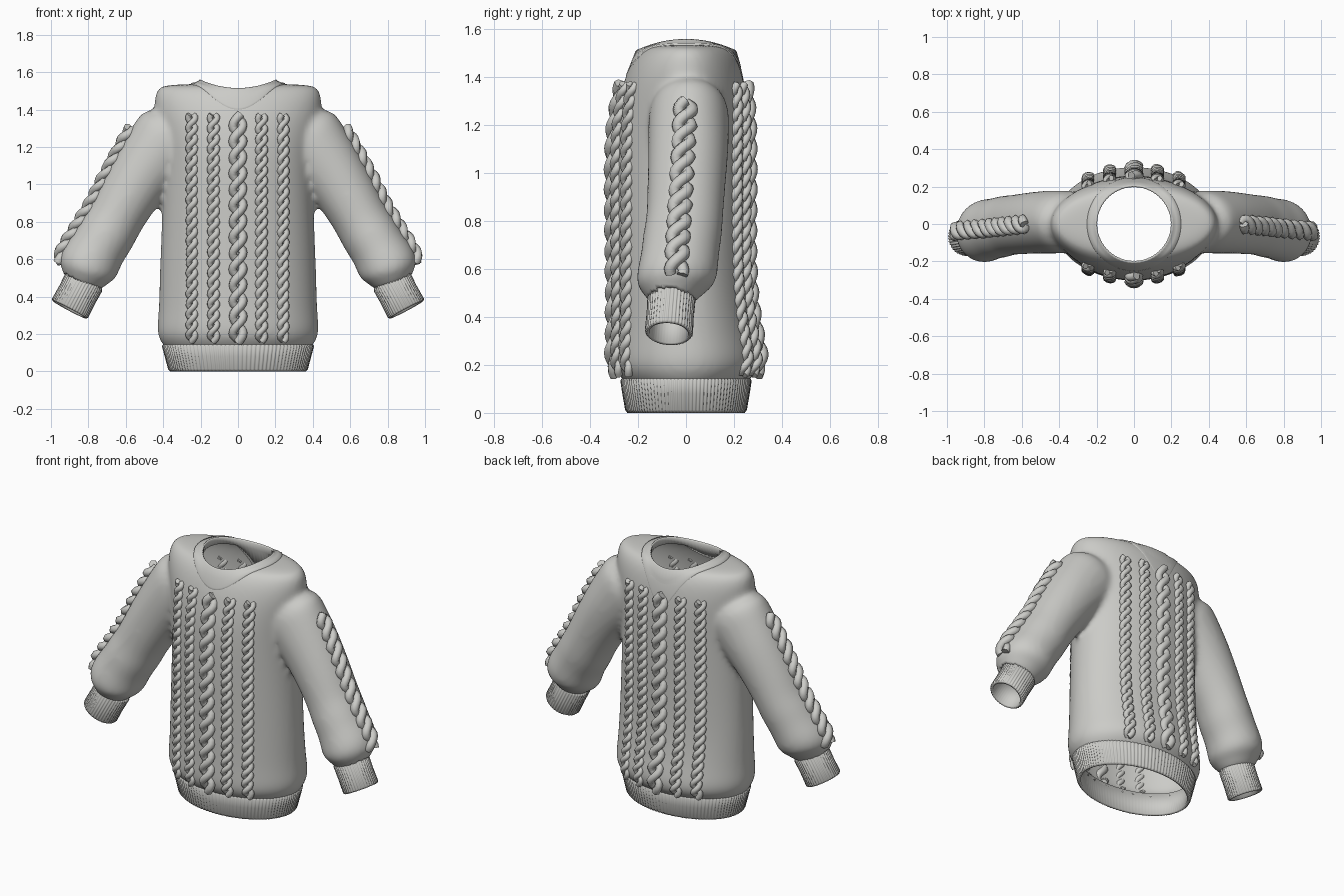
import bpy, bmesh
from math import sin, cos, pi, tau, hypot
from mathutils import Vector
from mathutils.bvhtree import BVHTree

if "Cube" in bpy.data.objects:
    bpy.data.objects.remove(bpy.data.objects["Cube"])

wool = bpy.data.materials.new("grey_wool")
wool.use_nodes = True
wool.diffuse_color = (0.6, 0.6, 0.575, 1)
bsdf = wool.node_tree.nodes["Principled BSDF"]
bsdf.inputs["Base Color"].default_value = (0.6, 0.6, 0.575, 1)
bsdf.inputs["Roughness"].default_value = 0.9


def loft(bm, rings, caps=False, loop=False):
    """Skin a list of point rings; cap the ends or join last to first."""
    rows = [[bm.verts.new(p) for p in ring] for ring in rings]
    n = len(rows[0])
    pairs = list(zip(rows, rows[1:])) + ([(rows[-1], rows[0])] if loop else [])
    for a, b in pairs:
        for i in range(n):
            j = (i + 1) % n
            bm.faces.new((a[i], a[j], b[j], b[i]))
    if caps:
        bm.faces.new(rows[0])
        bm.faces.new(rows[-1])


def make_object(name, bm):
    bmesh.ops.recalc_face_normals(bm, faces=bm.faces)
    mesh = bpy.data.meshes.new(name)
    bm.to_mesh(mesh)
    bm.free()
    mesh.materials.append(wool)
    mesh.shade_smooth()
    obj = bpy.data.objects.new(name, mesh)
    bpy.context.collection.objects.link(obj)
    return obj


def baked_mesh(obj):
    bpy.context.view_layer.update()
    graph = bpy.context.evaluated_depsgraph_get()
    return bpy.data.meshes.new_from_object(obj.evaluated_get(graph))


# Torso sections: height, half width, front depth, back depth
TORSO = [(0.10, 0.38, 0.24, 0.24), (0.14, 0.40, 0.265, 0.265),
         (0.18, 0.43, 0.30, 0.305), (0.24, 0.435, 0.305, 0.31),
         (0.32, 0.425, 0.30, 0.29), (0.55, 0.42, 0.30, 0.255),
         (0.88, 0.405, 0.305, 0.26), (1.15, 0.405, 0.305, 0.26),
         (1.28, 0.43, 0.285, 0.255), (1.38, 0.45, 0.262, 0.245),
         (1.46, 0.45, 0.232, 0.228), (1.51, 0.435, 0.195, 0.20),
         (1.54, 0.40, 0.15, 0.16)]
# Sleeve sections: centre x, y, z, radius in the frontal plane, radius in depth
SLEEVE = [(0.31, 0.015, 1.34, 0.20, 0.165), (0.40, 0.01, 1.20, 0.20, 0.17),
          (0.50, 0.01, 1.08, 0.175, 0.168), (0.60, 0.00, 0.92, 0.16, 0.162),
          (0.66, -0.005, 0.81, 0.15, 0.16), (0.70, -0.015, 0.74, 0.158, 0.166),
          (0.75, -0.025, 0.66, 0.152, 0.162), (0.79, -0.035, 0.59, 0.165, 0.17),
          (0.813, -0.045, 0.535, 0.158, 0.165), (0.82, -0.055, 0.50, 0.12, 0.12),
          (0.84, -0.06, 0.45, 0.095, 0.09)]

bm = bmesh.new()
SEG = 32
angles = [tau * i / SEG for i in range(SEG)]
loft(bm, [[(w * cos(a), (b if sin(a) > 0 else f) * sin(a), z) for a in angles]
          for z, w, f, b in TORSO], caps=True)
for side in (1, -1):
    rings = []
    for k, (x, y, z, r, d) in enumerate(SLEEVE):
        p, q = SLEEVE[max(k - 1, 0)], SLEEVE[min(k + 1, len(SLEEVE) - 1)]
        along = Vector((q[0] - p[0], 0, q[2] - p[2])).normalized()
        rings.append([(side * (x - along.z * r * cos(a)), y + d * sin(a),
                       z + along.x * r * cos(a)) for a in angles])
    loft(bm, rings, caps=True)
sweater = make_object("sweater_body", bm)

# Fuse torso and sleeves into one soft skin
mod = sweater.modifiers.new("Round", "SUBSURF")
mod.levels = mod.render_levels = 2
mod = sweater.modifiers.new("Fuse", "REMESH")
mod.mode, mod.voxel_size = "VOXEL", 0.016
mod = sweater.modifiers.new("Soften", "SMOOTH")
mod.factor, mod.iterations = 0.5, 10
skin = baked_mesh(sweater)
sweater.modifiers.clear()

bm = bmesh.new()
bm.from_mesh(skin)
surface = BVHTree.FromBMesh(bm)

# Open the neck, the waist and the wrists
CUFF_TOP, CUFF_END = Vector((0.82, -0.06, 0.485)), Vector((0.902, -0.072, 0.33))
axis = (CUFF_END - CUFF_TOP).normalized()


def is_opening(c):
    wrist = (Vector((abs(c.x), c.y, c.z)) - CUFF_TOP).dot(axis)
    return (c.z > 1.3 and hypot(c.x, c.y) < 0.212) or c.z < 0.125 \
        or (abs(c.x) > 0.6 and wrist > 0.02)


holes = [f for f in bm.faces if is_opening(f.calc_center_median())]
bmesh.ops.delete(bm, geom=holes, context="FACES")
bm.to_mesh(skin)
bm.free()
sweater.data = skin
skin.materials.clear()
skin.materials.append(wool)
skin.shade_smooth()
mod = sweater.modifiers.new("Thickness", "SOLIDIFY")
mod.thickness, mod.offset = 0.012, -1


# Ribbed hem
def ribs(a, count, depth):
    return depth * (abs(sin(count * a / 2)) - 0.5)


bm = bmesh.new()
fine = [tau * i / 420 for i in range(420)]
rings = []
for z, w, d, rib in ((0.15, 0.37, 0.24, 0), (0.155, 0.39, 0.26, 0),
                     (0.135, 0.403, 0.27, 1), (0.08, 0.388, 0.262, 1),
                     (0.012, 0.37, 0.25, 1), (0.0, 0.362, 0.243, 0.5),
                     (0.006, 0.35, 0.232, 0)):
    rings.append([((w + rib * ribs(a, 105, 0.008)) * cos(a),
                   (d + rib * ribs(a, 105, 0.008)) * sin(a), z) for a in fine])
loft(bm, rings, loop=True)
make_object("hem", bm)

# Ribbed cuffs
wrist_fine = [tau * i / 160 for i in range(160)]
across = Vector((-axis.z, 0, axis.x)).normalized()
depth_dir = axis.cross(across)
for side, label in ((1, "left"), (-1, "right")):
    bm = bmesh.new()
    rings = []
    for t, r, rib in ((0, 0.085, 0), (-0.04, 0.10, 0), (0.05, 0.106, 1), (0.5, 0.104, 1),
                      (0.95, 0.106, 1), (1.0, 0.10, 0.5), (0.98, 0.088, 0)):
        ring = []
        for a in wrist_fine:
            rr = r + rib * ribs(a, 40, 0.007)
            p = CUFF_TOP.lerp(CUFF_END, t) + across * rr * cos(a) + depth_dir * rr * 0.92 * sin(a)
            ring.append((side * p.x, p.y, p.z))
        rings.append(ring)
    loft(bm, rings, loop=True)
    make_object(label + "_cuff", bm)


# Collar band lying on the shoulders
def drop(a, r, lift):
    x, y = r * cos(a), r * sin(a)
    hit = surface.ray_cast(Vector((x, y, 3)), Vector((0, 0, -1)))[0]
    return (x, y, hit.z + lift)


neck = [tau * i / 128 for i in range(128)]


def rim(r, lift):
    return [((r + ribs(a, 64, 0.002)) * cos(a), (r + ribs(a, 64, 0.002)) * sin(a),
             1.515 + 0.045 * cos(a) ** 2 + lift) for a in neck]


bm = bmesh.new()
loft(bm, [rim(0.20, -0.045), rim(0.197, -0.008), rim(0.203, 0), rim(0.21, -0.006),
          [drop(a, 0.228, 0.009) for a in neck], [drop(a, 0.25, 0.007) for a in neck],
          [drop(a, 0.254, -0.012) for a in neck]], loop=True)
make_object("collar", bm)


# Cable knit: two strands twisted around a line laid on the surface
def cable(name, start, end, ray, width, pitch):
    ray = Vector(ray).normalized()
    start, end = Vector(start), Vector(end)
    length = (end - start).length
    along = (end - start) / length
    steps = int(length / pitch * 12)
    curve = bpy.data.curves.new(name, "CURVE")
    curve.dimensions = "3D"
    curve.bevel_depth, curve.bevel_resolution = width * 0.27, 1
    curve.use_fill_caps = True
    for phase in (0, pi):
        pts = []
        for i in range(steps + 1):
            p = start.lerp(end, i / steps)
            hit, normal, _, _ = surface.ray_cast(p - ray, ray)
            if hit is None:
                continue
            turn = tau * i / 12 + phase
            sideways = along.cross(normal).normalized()
            pts.append(hit + sideways * sin(turn) * width * 0.3
                       + normal * (0.004 + 0.15 * width * cos(turn)))
        spline = curve.splines.new("POLY")
        spline.points.add(len(pts) - 1)
        for sp, p in zip(spline.points, pts):
            sp.co = (*p, 1)
    helper = bpy.data.objects.new(name + "_path", curve)
    bpy.context.collection.objects.link(helper)
    mesh = baked_mesh(helper)
    bpy.data.objects.remove(helper)
    mesh.materials.clear()
    mesh.materials.append(wool)
    mesh.shade_smooth()
    bpy.context.collection.objects.link(bpy.data.objects.new(name, mesh))


for face, way in (("front", 1), ("back", -1)):
    for n, x in enumerate((-0.245, -0.13, 0, 0.125, 0.24)):
        wide, pitch = (0.09, 0.17) if n == 2 else (0.064, 0.11)
        cable(f"{face}_cable_{n + 1}", (x, 0, 0.165), (x, 0, 1.37), (0, way, 0), wide, pitch)
for side, label in ((1, "left"), (-1, "right")):
    cable(label + "_sleeve_cable", (side * 0.41, 0, 1.2), (side * 0.83, -0.04, 0.51),
          (-side * 0.86, 0, -0.51), 0.095, 0.15)
